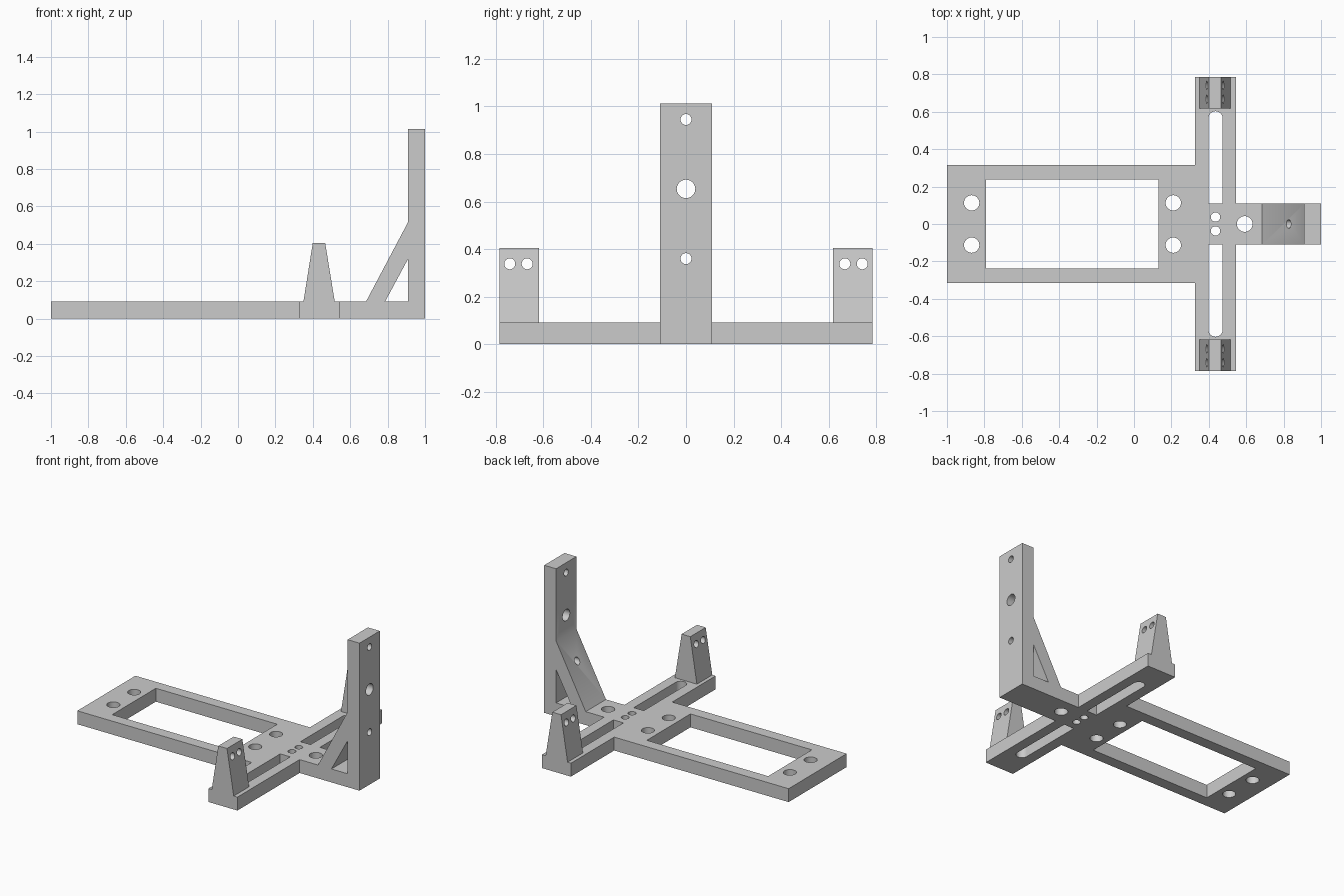
import bpy
import bmesh
from math import cos, sin, pi, radians
from mathutils import Vector

cube = bpy.data.objects.get("Cube")
if cube:
    bpy.data.objects.remove(cube)

grey = bpy.data.materials.new("plain grey")
grey.use_nodes = True
GREY = (0.6, 0.6, 0.6, 1)
grey.diffuse_color = GREY
grey.node_tree.nodes["Principled BSDF"].inputs["Base Color"].default_value = GREY

# Map profile coordinates (a, b) and depth d to space for each extrusion axis
PLACE = {
    "x": lambda a, b, d: Vector((d, a, b)),
    "y": lambda a, b, d: Vector((a, d, b)),
    "z": lambda a, b, d: Vector((a, b, d)),
}


def add_prism(bm, profile, axis, lo, hi):
    place = PLACE[axis]
    face = bm.faces.new([bm.verts.new(place(a, b, lo)) for a, b in profile])
    out = bmesh.ops.extrude_face_region(bm, geom=[face])
    moved = [v for v in out["geom"] if isinstance(v, bmesh.types.BMVert)]
    bmesh.ops.translate(bm, verts=moved, vec=place(0, 0, hi - lo))


def make_object(name, prisms):
    bm = bmesh.new()
    for prism in prisms:
        add_prism(bm, *prism)
    bmesh.ops.recalc_face_normals(bm, faces=bm.faces)
    mesh = bpy.data.meshes.new(name)
    bm.to_mesh(mesh)
    bm.free()
    obj = bpy.data.objects.new(name, mesh)
    bpy.context.collection.objects.link(obj)
    return obj


def make_part(name, body, cuts):
    """Extruded body with all its openings cut through."""
    obj = make_object(name, [body])
    obj.data.materials.append(grey)
    cutter = make_object(name + "_cutter", cuts)
    cutter.hide_render = True
    mod = obj.modifiers.new("openings", "BOOLEAN")
    mod.operation, mod.solver, mod.object = "DIFFERENCE", "EXACT", cutter
    bpy.ops.object.select_all(action="DESELECT")
    bpy.context.view_layer.objects.active = obj
    obj.select_set(True)
    bpy.ops.object.modifier_apply(modifier=mod.name)
    bpy.data.objects.remove(cutter)
    bpy.ops.object.shade_smooth_by_angle(angle=radians(30))


def arc(a, b, r, start=0, end=2 * pi, n=32):
    return [(a + r * cos(start + (end - start) * i / n),
             b + r * sin(start + (end - start) * i / n)) for i in range(n)]


def rect(a0, a1, b0, b1):
    return [(a0, b0), (a1, b0), (a1, b1), (a0, b1)]


T = 0.092            # plate thickness
ARM0, ARM1 = 0.325, 0.545
ARM_END = 0.785
BAR = 0.11           # half width of the bracket

# Base plate: wide tray and cross arms
half = [(-1, 0.315), (ARM0, 0.315), (ARM0, ARM_END), (ARM1, ARM_END)]
outline = half + [(x, -y) for x, y in reversed(half)]
openings = [rect(-0.79, 0.132, -0.237, 0.237)]
for s in (1, -1):
    openings += [arc(x, s * 0.113, 0.041) for x in (-0.868, 0.21)]
    openings.append(arc(0.436, s * 0.037, 0.025))
    # Long slot, round at the outer end
    slot = [(0.474, 0.11)] + arc(0.436, 0.565, 0.038, 0, pi) + [(0.398, 0.565), (0.398, 0.11)]
    openings.append([(x, s * y) for x, y in slot])
make_part("base_plate", (outline, "z", 0, T),
          [(p, "z", -0.1, T + 0.1) for p in openings])

# Upright bracket: foot, diagonal brace and tall post in one profile
side = [(ARM1, 0), (1, 0), (1, 1.013), (0.91, 1.013), (0.91, 0.517), (0.685, T), (ARM1, T)]
make_part("upright_bracket", (side, "y", -BAR, BAR), [
    ([(0.787, T), (0.91, T), (0.91, 0.32)], "y", -0.3, 0.3),
    (arc(0.592, 0, 0.042), "z", -0.1, T + 0.1),
    (arc(0, 0.945, 0.023), "x", 0.6, 1.1),
    (arc(0, 0.653, 0.039), "x", 0.6, 1.1),
    (arc(0, 0.36, 0.023), "x", 0.6, 1.1),
])

# Tapered end posts with two cross holes each
taper = [(0.35, T), (0.517, T), (0.466, 0.405), (0.4, 0.405)]
for name, s in (("left_post", 1), ("right_post", -1)):
    lo, hi = sorted((s * 0.618, s * ARM_END))
    make_part(name, (taper, "y", lo, hi),
              [(arc(s * y, 0.338, 0.023), "x", 0.2, 0.7) for y in (0.668, 0.741)])
